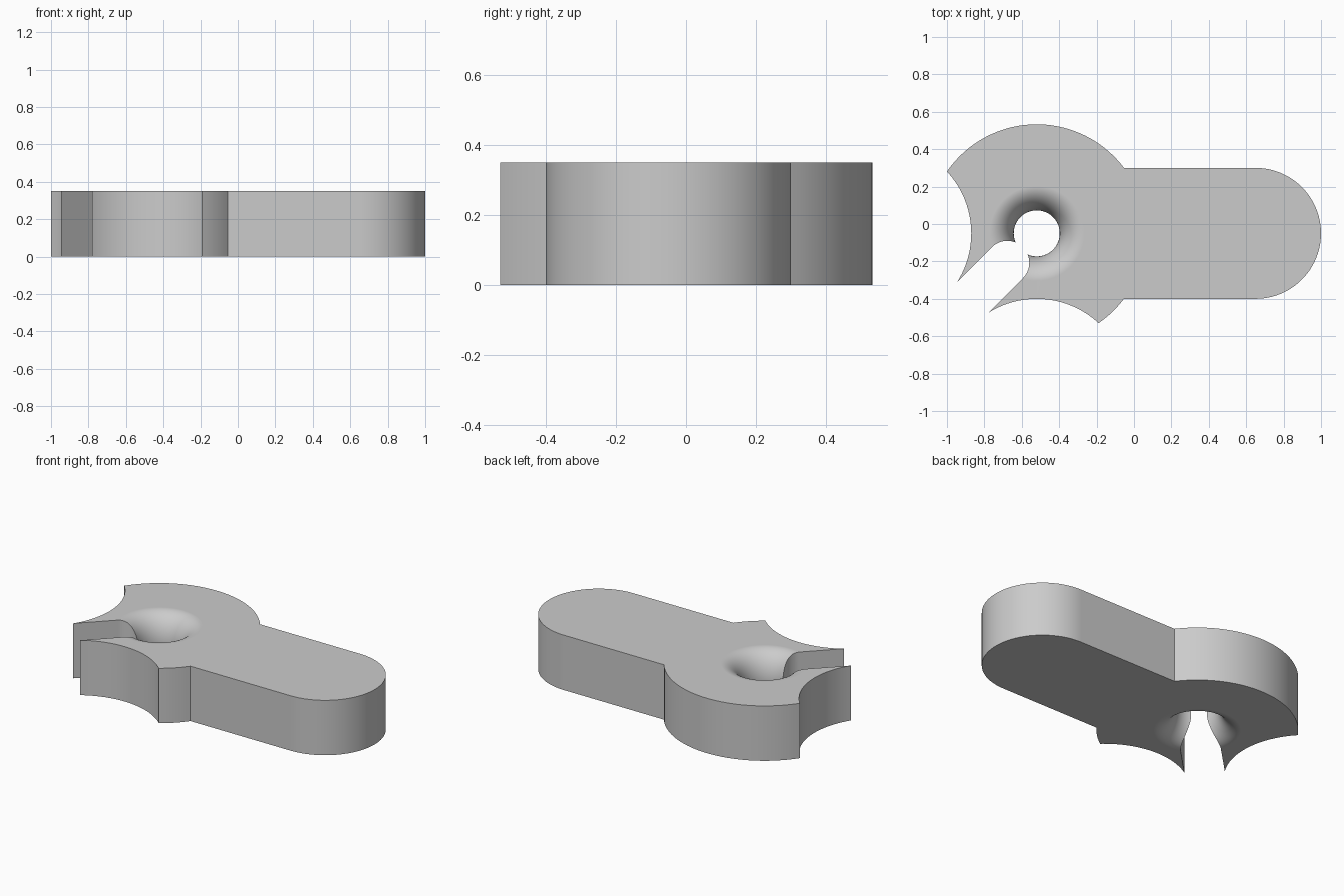
import bpy, bmesh
from math import sin, cos, pi, radians, atan2, sqrt

cube = bpy.data.objects.get("Cube")
if cube:
    bpy.data.objects.remove(cube, do_unlink=True)

THICK = 0.35
CX, CY = -0.52, -0.05          # centre of the round head
HEAD_R, ARM_R = 0.583, 0.35
BITE_R, BITE_OFF = 0.486, 0.836
HOLE_R, FLARE = 0.123, 0.13
SLOT_R = 0.117


def arc(cx, cy, r, a0, a1, n):
    return [(cx + r * cos(a0 + (a1 - a0) * i / n),
             cy + r * sin(a0 + (a1 - a0) * i / n)) for i in range(n + 1)]


def circle(cx, cy, r, n=96):
    return arc(cx, cy, r, 0, 2 * pi, n)[:-1]


def loft(name, rings):
    """Closed solid through a stack of (outline, z) rings."""
    bm = bmesh.new()
    loops = [[bm.verts.new((x, y, z)) for x, y in pts] for pts, z in rings]
    for low, high in zip(loops, loops[1:]):
        n = len(low)
        for i in range(n):
            j = (i + 1) % n
            bm.faces.new((low[i], low[j], high[j], high[i]))
    bm.faces.new(loops[0][::-1])
    bm.faces.new(loops[-1])
    bmesh.ops.recalc_face_normals(bm, faces=bm.faces)
    mesh = bpy.data.meshes.new(name)
    bm.to_mesh(mesh)
    bm.free()
    ob = bpy.data.objects.new(name, mesh)
    bpy.context.collection.objects.link(ob)
    return ob


def cutter(name, pts):
    return loft(name, [(pts, -0.1), (pts, THICK + 0.1)])


# Plate: rounded arm joined to the round head
join = atan2(ARM_R, sqrt(HEAD_R ** 2 - ARM_R ** 2))
outline = (arc(1 - ARM_R, CY, ARM_R, -pi / 2, pi / 2, 48)
           + arc(CX, CY, HEAD_R, join, 2 * pi - join, 96))
plate = loft("clip_plate", [(outline, 0), (outline, THICK)])

# Concave bites on the side and front of the head
cutters = [cutter("side_bite", circle(CX - BITE_OFF, CY, BITE_R)),
           cutter("front_bite", circle(CX, CY - BITE_OFF, BITE_R))]

# Hole flaring smoothly to both faces
rings = [(circle(CX, CY, HOLE_R + FLARE), -0.1)]
for i in range(33):
    t = pi * i / 32
    rings.append((circle(CX, CY, HOLE_R + FLARE * (1 - sin(t))),
                  THICK / 2 * (1 - cos(t))))
rings.append((circle(CX, CY, HOLE_R + FLARE), THICK + 0.1))
cutters.append(loft("flared_hole", rings))

# Diagonal round-ended slot opening into the hole
sx, sy = CX - 0.157, CY - 0.157
slot = arc(sx, sy, SLOT_R, radians(-45), radians(135), 32)
slot += [(x - 0.8, y - 0.8) for x, y in (slot[-1], slot[0])]
cutters.append(cutter("slot", slot))

# Carve the plate, then drop the cutters
bpy.ops.object.select_all(action='DESELECT')
bpy.context.view_layer.objects.active = plate
plate.select_set(True)
for c in cutters:
    c.hide_render = True
    mod = plate.modifiers.new(c.name, 'BOOLEAN')
    mod.operation = 'DIFFERENCE'
    mod.solver = 'EXACT'
    mod.object = c
    bpy.ops.object.modifier_apply(modifier=mod.name)
for c in cutters:
    bpy.data.objects.remove(c, do_unlink=True)

# Grey material and smooth curved walls
grey = bpy.data.materials.new("light_grey")
grey.use_nodes = True
grey.diffuse_color = (0.6, 0.6, 0.6, 1)
grey.node_tree.nodes["Principled BSDF"].inputs["Base Color"].default_value = (0.6, 0.6, 0.6, 1)
plate.data.materials.clear()
plate.data.materials.append(grey)
bpy.ops.object.shade_smooth_by_angle(angle=radians(30))
weighted = plate.modifiers.new("weighted_normals", 'WEIGHTED_NORMAL')
weighted.keep_sharp = True
